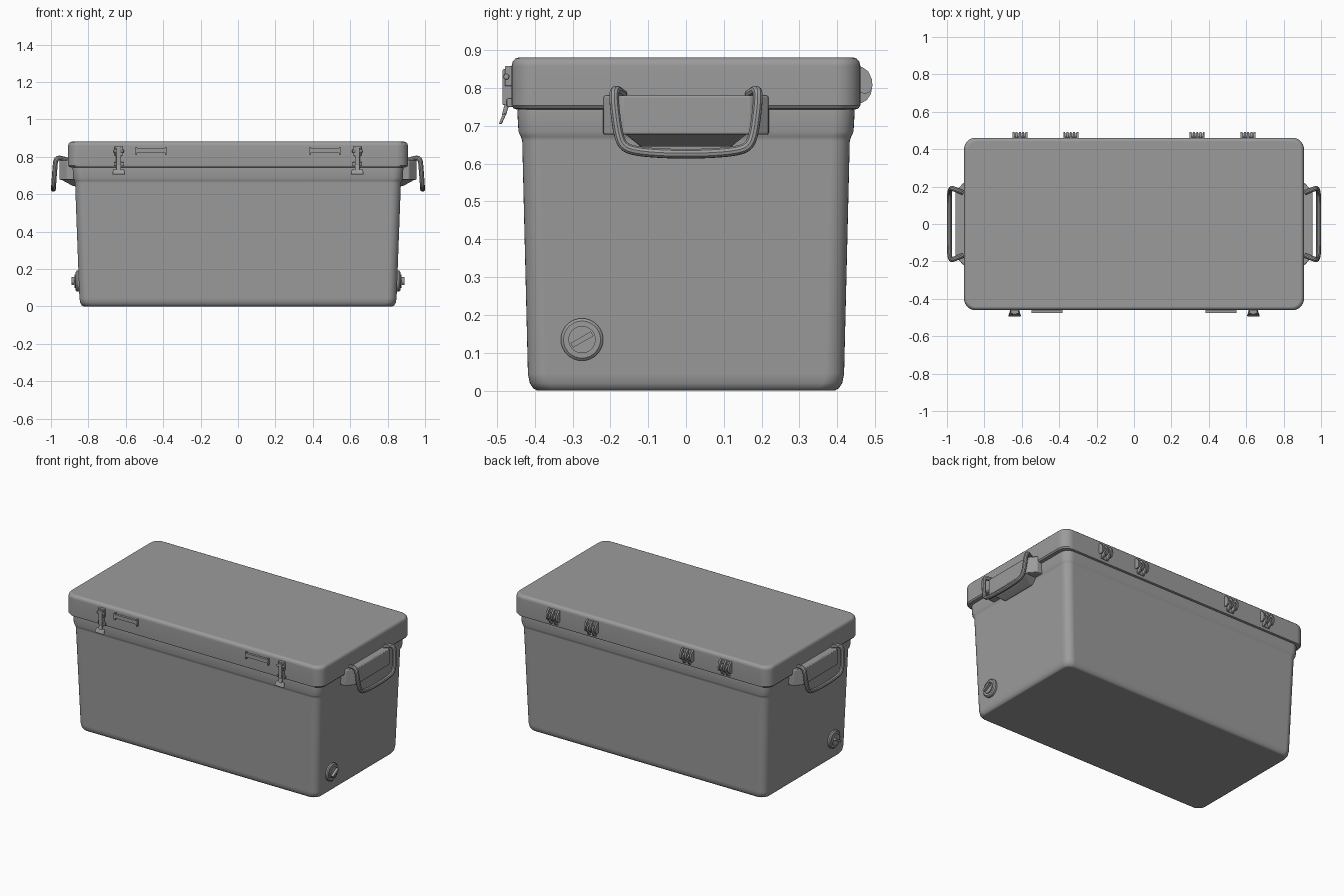
import bpy, bmesh
from math import sin, cos, pi, radians
from mathutils import Matrix, Vector

if "Cube" in bpy.data.objects:
    bpy.data.objects.remove(bpy.data.objects["Cube"])

# Dark grey plastic
grey = bpy.data.materials.new("dark_grey")
grey.diffuse_color = (0.33, 0.33, 0.33, 1)
grey.use_nodes = True
grey.node_tree.nodes["Principled BSDF"].inputs["Base Color"].default_value = grey.diffuse_color


def finish(name, bm, mirror=False, bevel=0.0):
    bmesh.ops.recalc_face_normals(bm, faces=bm.faces)
    me = bpy.data.meshes.new(name)
    bm.to_mesh(me)
    bm.free()
    ob = bpy.data.objects.new(name, me)
    bpy.context.collection.objects.link(ob)
    return modify(ob, mirror, bevel)


def modify(ob, mirror, bevel):
    bpy.ops.object.select_all(action='DESELECT')
    ob.select_set(True)
    bpy.context.view_layer.objects.active = ob
    bpy.ops.object.shade_smooth_by_angle(angle=radians(35))
    ob.data.materials.append(grey)
    if bevel:
        m = ob.modifiers.new("Bevel", 'BEVEL')
        m.width, m.segments, m.limit_method = bevel, 2, 'ANGLE'
    if mirror:
        ob.modifiers.new("Mirror", 'MIRROR')  # across x = 0
    # keeps the large panels evenly shaded
    ob.modifiers.new("Weighted Normals", 'WEIGHTED_NORMAL').keep_sharp = True
    return ob


def loft(bm, sections, n=8):
    """Stack rounded rectangles given as (half x, half y, corner radius, z)."""
    rings = []
    for hx, hy, r, z in sections:
        ring = []
        for q, (sx, sy) in enumerate(((1, 1), (-1, 1), (-1, -1), (1, -1))):
            for i in range(n + 1):
                a = (q + i / n) * pi / 2
                ring.append(bm.verts.new((sx * (hx - r) + r * cos(a), sy * (hy - r) + r * sin(a), z)))
        rings.append(ring)
    for lo, hi in zip(rings, rings[1:]):
        for i in range(len(lo)):
            j = (i + 1) % len(lo)
            bm.faces.new((lo[i], lo[j], hi[j], hi[i]))
    bm.faces.new(rings[0][::-1])
    bm.faces.new(rings[-1])


def box(bm, x, y, z, rot=None):
    c = Vector(((x[0] + x[1]) / 2, (y[0] + y[1]) / 2, (z[0] + z[1]) / 2))
    m = Matrix.Translation(c) @ (rot or Matrix()) @ Matrix.Diagonal((x[1] - x[0], y[1] - y[0], z[1] - z[0], 1))
    bmesh.ops.create_cube(bm, size=1, matrix=m)


def rod_x(bm, x0, x1, y, z, r1, r2=None, seg=32):
    """Cylinder or cone along x."""
    m = Matrix.Translation(((x0 + x1) / 2, y, z)) @ Matrix.Rotation(pi / 2, 4, 'Y')
    bmesh.ops.create_cone(bm, cap_ends=True, segments=seg, radius1=r1, radius2=r1 if r2 is None else r2,
                          depth=x1 - x0, matrix=m)


def prism(bm, bottom, top):
    """Join two matching polygons."""
    a, b = ([bm.verts.new(p) for p in ps] for ps in (bottom, top))
    bm.faces.new(a[::-1])
    bm.faces.new(b)
    for i in range(len(a)):
        j = (i + 1) % len(a)
        bm.faces.new((a[i], a[j], b[j], b[i]))


# Tapered tub with a thicker rim
bm = bmesh.new()
loft(bm, [(0.825, 0.393, 0.045, 0), (0.836, 0.404, 0.05, 0.006), (0.844, 0.413, 0.05, 0.02),
          (0.848, 0.418, 0.05, 0.045), (0.871, 0.433, 0.05, 0.66), (0.875, 0.437, 0.052, 0.672),
          (0.881, 0.443, 0.055, 0.685), (0.884, 0.446, 0.056, 0.738), (0.88, 0.442, 0.055, 0.75)])
finish("tub", bm)

# Lid with rounded top edge
bm = bmesh.new()
loft(bm, [(0.892, 0.446, 0.055, 0.743), (0.903, 0.456, 0.06, 0.746), (0.909, 0.461, 0.062, 0.754),
          (0.909, 0.461, 0.062, 0.858), (0.906, 0.458, 0.06, 0.870), (0.899, 0.451, 0.055, 0.878),
          (0.889, 0.441, 0.05, 0.881)])
finish("lid", bm)

# Handle mounts on both ends, sloping back to the tub below
bm = bmesh.new()
plan = [(0.86, -0.22), (0.915, -0.218), (0.955, -0.17), (0.955, 0.17), (0.915, 0.218), (0.86, 0.22)]
prism(bm, [(x, y, 0.677) for x, y in plan], [(x, y, 0.78) for x, y in plan])
prism(bm, [(0.86, -0.12, 0.645), (0.885, -0.12, 0.645), (0.885, 0.12, 0.645), (0.86, 0.12, 0.645)],
      [(0.86, -0.165, 0.682), (0.953, -0.165, 0.682), (0.953, 0.165, 0.682), (0.86, 0.165, 0.682)])
finish("handle_mount", bm, mirror=True, bevel=0.005)

# Swinging tubular handles
half = [(0.915, 0.168, 0.783), (0.935, 0.176, 0.79), (0.96, 0.187, 0.795), (0.975, 0.191, 0.783),
        (0.979, 0.188, 0.74), (0.984, 0.178, 0.67), (0.986, 0.163, 0.642), (0.986, 0.125, 0.632), (0.987, 0.06, 0.627)]
path = half + [(0.987, 0, 0.626)] + [(x, -y, z) for x, y, z in reversed(half)]
cu = bpy.data.curves.new("carry_handle", 'CURVE')
cu.dimensions = '3D'
cu.bevel_depth, cu.bevel_resolution, cu.use_fill_caps = 0.013, 3, True
sp = cu.splines.new('NURBS')
sp.points.add(len(path) - 1)
for p, co in zip(sp.points, path):
    p.co = (*co, 1)
sp.order_u, sp.use_endpoint_u, sp.resolution_u = 3, True, 4
ob = bpy.data.objects.new("carry_handle", cu)
bpy.context.collection.objects.link(ob)
bpy.ops.object.select_all(action='DESELECT')
ob.select_set(True)
bpy.context.view_layer.objects.active = ob
bpy.ops.object.convert(target='MESH')
modify(bpy.context.view_layer.objects.active, True, 0)

# Drain plugs low on both ends
bm = bmesh.new()
y, z = -0.275, 0.135
rod_x(bm, 0.835, 0.862, y, z, 0.056)
rod_x(bm, 0.862, 0.868, y, z, 0.056, 0.049)
rod_x(bm, 0.86, 0.874, y, z, 0.036)
box(bm, (0.87, 0.890), (y - 0.031, y + 0.031), (z - 0.007, z + 0.007), Matrix.Rotation(radians(30), 4, 'X'))
finish("drain_plug", bm, mirror=True)

# Front latches: keeper, strap and flared pull tab
bm = bmesh.new()
cx = 0.638
box(bm, (cx - 0.021, cx + 0.021), (-0.479, -0.45), (0.805, 0.858))
box(bm, (cx - 0.013, cx + 0.013), (-0.485, -0.45), (0.755, 0.85))
box(bm, (cx - 0.026, cx + 0.026), (-0.474, -0.44), (0.75, 0.772))
rod_x(bm, cx - 0.028, cx + 0.028, -0.475, 0.83, 0.008, seg=12)
prism(bm, [(cx + dx, yy, 0.705) for dx, yy in ((-0.034, -0.495), (0.034, -0.495), (0.034, -0.487), (-0.034, -0.487))],
      [(cx + dx, yy, 0.732) for dx, yy in ((-0.03, -0.484), (0.03, -0.484), (0.03, -0.475), (-0.03, -0.475))])
prism(bm, [(cx + dx, yy, 0.728) for dx, yy in ((-0.013, -0.487), (0.013, -0.487), (0.013, -0.476), (-0.013, -0.476))],
      [(cx + dx, yy, 0.772) for dx, yy in ((-0.013, -0.476), (0.013, -0.476), (0.013, -0.462), (-0.013, -0.462))])
finish("front_latch", bm, mirror=True, bevel=0.003)

# Lid grips on the front
bm = bmesh.new()
box(bm, (0.388, 0.543), (-0.475, -0.45), (0.822, 0.846))
for gx in (0.383, 0.540):
    box(bm, (gx, gx + 0.008), (-0.477, -0.45), (0.81, 0.853))
finish("lid_grip", bm, mirror=True)

# Rear hinges: interleaved upper and lower knuckle fins on a pin
bm = bmesh.new()
arc = [(0.473 + 0.02 * cos(a), 0.808 + 0.023 * sin(a)) for a in [pi / 2 - pi * i / 8 for i in range(9)]]
upper = [(0.45, 0.858), (0.465, 0.856), (0.482, 0.844), (0.492, 0.822)] + arc[3:] + [(0.45, 0.79)]
lower = [(0.45, 0.826)] + arc[:5] + [(0.489, 0.785), (0.478, 0.768), (0.463, 0.76), (0.44, 0.76)]
for cx in (0.338, 0.61):
    for k in range(5):
        x0 = cx - 0.04 + k * 0.0175
        side = lower if k % 2 else upper
        prism(bm, [(x0, *p) for p in side], [(x0 + 0.010, *p) for p in side])
    rod_x(bm, cx - 0.038, cx + 0.038, 0.473, 0.808, 0.010, seg=12)
    box(bm, (cx - 0.038, cx + 0.038), (0.44, 0.465), (0.832, 0.854))
    box(bm, (cx - 0.025, cx + 0.025), (0.43, 0.465), (0.76, 0.778))
finish("rear_hinge", bm, mirror=True)
